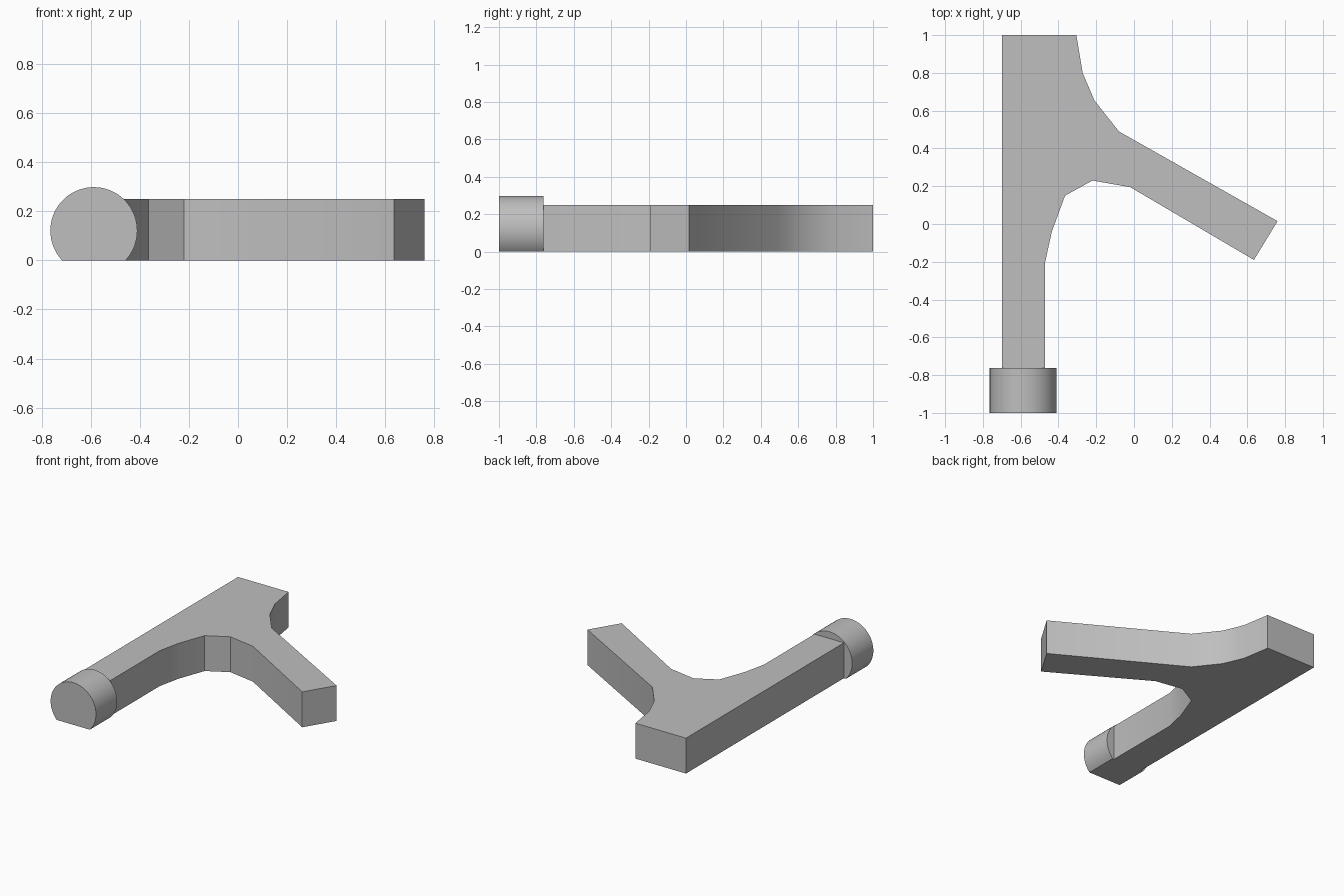
import bpy
import bmesh
from math import pi, sin, cos, asin, radians

cube = bpy.data.objects.get("Cube")
if cube:
    bpy.data.objects.remove(cube, do_unlink=True)

grey = bpy.data.materials.new("plain grey")
grey.use_nodes = True
colour = (0.52, 0.52, 0.52, 1)
grey.diffuse_color = colour
grey.node_tree.nodes["Principled BSDF"].inputs["Base Color"].default_value = colour


def extrude_profile(name, points, offset):
    """Fill a closed outline and extrude it into a solid."""
    bm = bmesh.new()
    face = bm.faces.new([bm.verts.new(p) for p in points])
    result = bmesh.ops.extrude_face_region(bm, geom=[face], use_keep_orig=True)
    moved = [v for v in result["geom"] if isinstance(v, bmesh.types.BMVert)]
    bmesh.ops.translate(bm, verts=moved, vec=offset)
    bmesh.ops.recalc_face_normals(bm, faces=bm.faces)
    mesh = bpy.data.meshes.new(name)
    bm.to_mesh(mesh)
    bm.free()
    mesh.materials.append(grey)
    obj = bpy.data.objects.new(name, mesh)
    bpy.context.collection.objects.link(obj)
    bpy.ops.object.select_all(action="DESELECT")
    obj.select_set(True)
    bpy.context.view_layer.objects.active = obj
    bpy.ops.object.shade_smooth_by_angle(angle=radians(30))
    return obj


# Flat bar with a slanted side arm and faceted fillets
outline = [
    (-0.70, 1.0), (-0.305, 1.0), (-0.272, 0.80), (-0.21, 0.655), (-0.08, 0.49),
    (0.76, 0.015), (0.635, -0.19), (-0.02, 0.195), (-0.22, 0.23),
    (-0.365, 0.15), (-0.435, -0.04), (-0.47, -0.20), (-0.47, -0.77), (-0.70, -0.77),
]
extrude_profile("forked_bar", [(x, y, 0) for x, y in outline], (0, 0, 0.25))

# Round end cap with a flat underside
radius, centre_x, centre_z = 0.177, -0.587, 0.121
start = -asin(centre_z / radius)
steps = 56
angles = [start + (pi - 2 * start) * i / steps for i in range(steps + 1)]
cap = [(centre_x + radius * cos(a), -1.0, centre_z + radius * sin(a)) for a in angles]
extrude_profile("round_end_cap", cap, (0, 0.237, 0))
